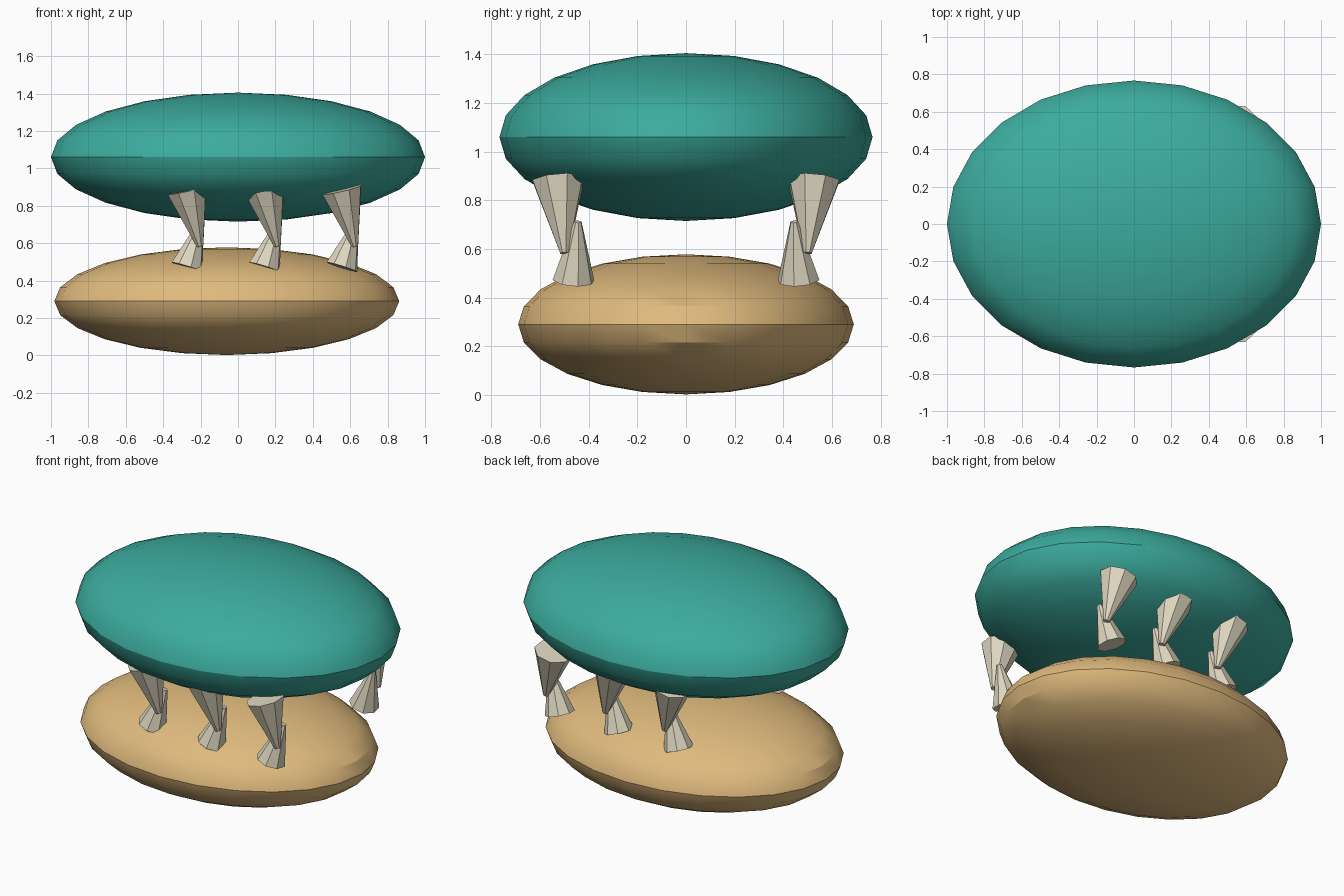
import bpy
import math
from mathutils import Vector

cube = bpy.data.objects.get("Cube")
if cube:
    bpy.data.objects.remove(cube, do_unlink=True)


def make_material(name, rgb):
    mat = bpy.data.materials.new(name)
    mat.use_nodes = True
    color = (*rgb, 1)
    mat.diffuse_color = color
    mat.node_tree.nodes["Principled BSDF"].inputs["Base Color"].default_value = color
    return mat


teal = make_material("teal", (0.045, 0.41, 0.34))
sand = make_material("sand", (0.74, 0.49, 0.205))
ivory = make_material("ivory", (0.72, 0.67, 0.52))


def finish(name, mat):
    """Name the active object, colour it and smooth all but its sharp edges."""
    obj = bpy.context.object
    obj.name = name
    obj.data.materials.append(mat)
    bpy.ops.object.transform_apply(location=False, rotation=False, scale=True)
    bpy.ops.object.shade_smooth_by_angle(angle=math.radians(30))
    return obj


def shell(name, center, radii, mat):
    bpy.ops.mesh.primitive_uv_sphere_add(segments=24, ring_count=12, radius=1, location=center)
    bpy.context.object.scale = radii
    finish(name, mat)


def tooth(name, base, tip, base_radius, tip_radius):
    """Eight-sided tapered tooth running from base to tip."""
    base, tip = Vector(base), Vector(tip)
    axis = tip - base
    bpy.ops.mesh.primitive_cone_add(vertices=8, radius1=base_radius, radius2=tip_radius,
                                    depth=axis.length, location=(base + tip) / 2)
    bpy.context.object.rotation_euler = axis.to_track_quat('Z', 'Y').to_euler()
    finish(name, ivory)


# Two flattened shells
shell("upper_shell", (0, 0, 1.06), (1, 0.767, 0.345), teal)
shell("lower_shell", (-0.06, 0, 0.29), (0.922, 0.69, 0.288), sand)

# Rows of interlocking teeth, mirrored front to back
for side, s in (("front", -1), ("back", 1)):
    for i in range(3):
        x = -0.272 + i * 0.414
        tooth(f"upper_tooth_{side}_{i + 1}", (x, s * 0.525, 0.885),
              (x + 0.07, s * 0.5, 0.583), 0.113, 0.018)
        tooth(f"lower_tooth_{side}_{i + 1}", (x, s * 0.463, 0.472),
              (x + 0.075, s * 0.445, 0.712), 0.088, 0.016)
